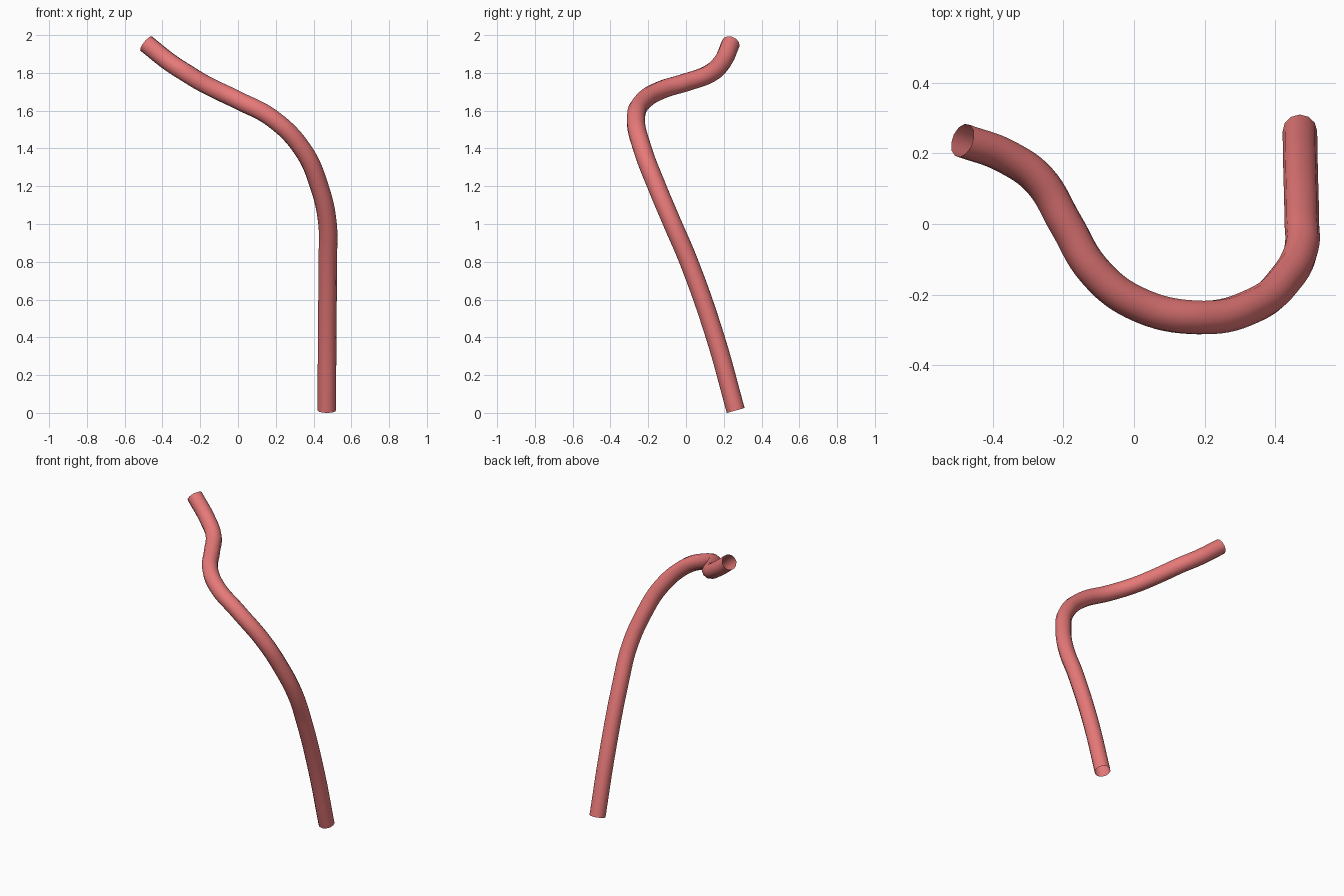
import bpy

if "Cube" in bpy.data.objects:
    bpy.data.objects.remove(bpy.data.objects["Cube"])

RADIUS = 0.049

# Centre line of the bent tube, from the foot to the open top end
path = [
    (0.47, 0.263, 0.013), (0.472, 0.155, 0.40), (0.475, 0.015, 0.80),
    (0.473, -0.075, 1.01), (0.43, -0.155, 1.20), (0.345, -0.228, 1.39),
    (0.187, -0.265, 1.555), (0.0, -0.222, 1.655), (-0.115, -0.13, 1.71),
    (-0.193, 0.0, 1.75), (-0.267, 0.123, 1.795), (-0.36, 0.19, 1.855),
    (-0.486, 0.237, 1.955),
]

curve = bpy.data.curves.new("bent_tube", "CURVE")
curve.dimensions = "3D"
curve.resolution_u = 8
curve.bevel_depth = RADIUS
curve.bevel_resolution = 4
curve.use_fill_caps = False
spline = curve.splines.new("BEZIER")
spline.bezier_points.add(len(path) - 1)
for point, co in zip(spline.bezier_points, path):
    point.co = co
    point.handle_left_type = point.handle_right_type = "AUTO"
spline.use_smooth = True

tube = bpy.data.objects.new("bent_tube", curve)
bpy.context.collection.objects.link(tube)

# Soft red finish
red = bpy.data.materials.new("soft_red")
red.diffuse_color = (0.80, 0.19, 0.19, 1)
red.use_nodes = True
red.node_tree.nodes["Principled BSDF"].inputs["Base Color"].default_value = red.diffuse_color
curve.materials.append(red)
